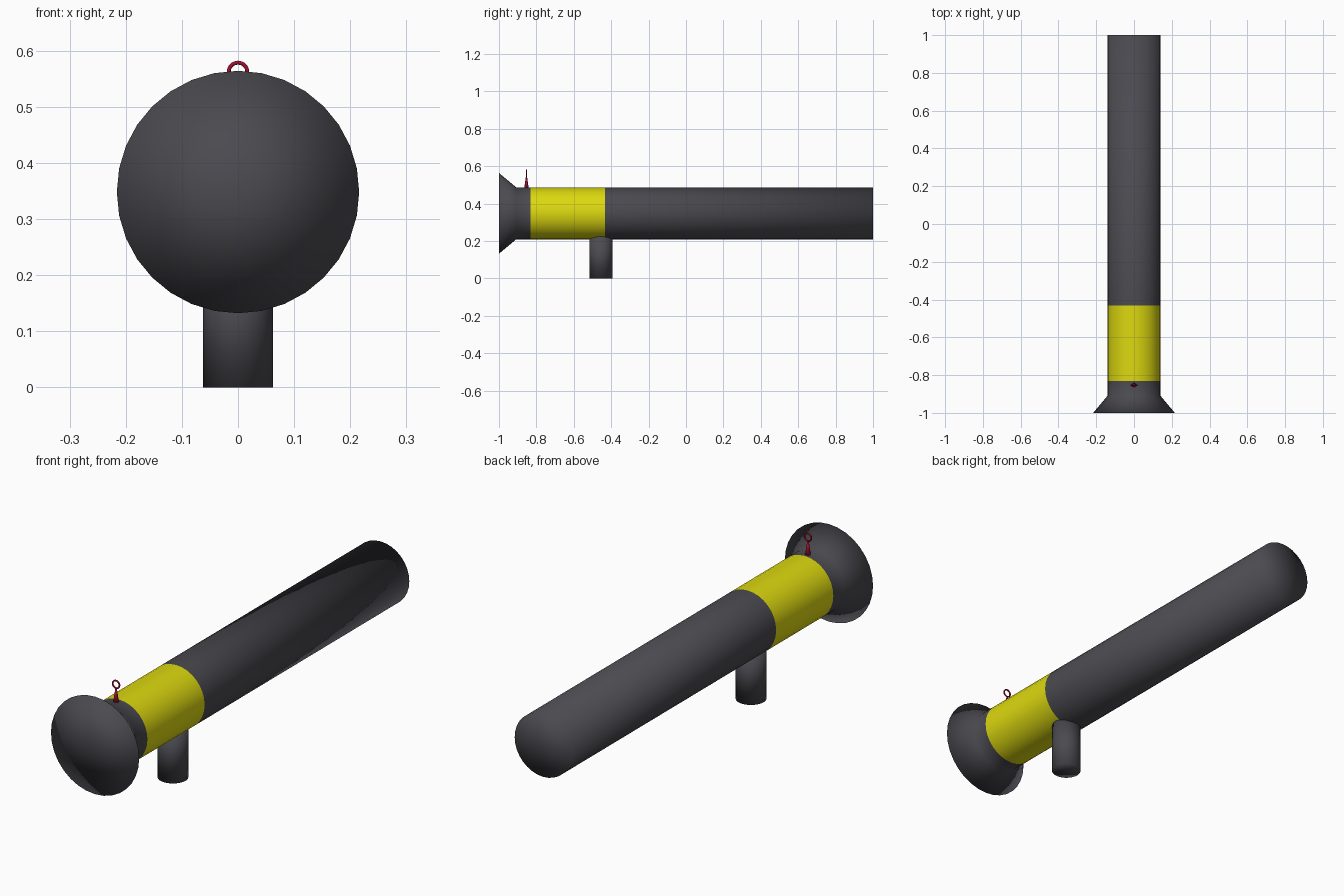
import bpy, bmesh, math
from mathutils import Matrix, Vector

if "Cube" in bpy.data.objects:
    bpy.data.objects.remove(bpy.data.objects["Cube"])


def material(name, rgb):
    m = bpy.data.materials.new(name)
    m.diffuse_color = (*rgb, 1)
    m.use_nodes = True
    m.node_tree.nodes["Principled BSDF"].inputs["Base Color"].default_value = m.diffuse_color
    return m


DARK = material("dark_grey", (0.068, 0.068, 0.080))
YELLOW = material("yellow", (0.72, 0.69, 0.005))
RED = material("crimson", (0.35, 0.005, 0.03))


def lathe(name, profile, sides, mats, matrix, rule=None):
    """Revolve (radius, height) points round local z; caps are fans."""
    bm = bmesh.new()
    rings = []
    for r, h in profile:
        if r == 0:
            rings.append([bm.verts.new((0, 0, h))] * sides)
        else:
            rings.append([bm.verts.new((r * math.cos(a), r * math.sin(a), h))
                          for a in (2 * math.pi * i / sides for i in range(sides))])
    for lo, hi in zip(rings, rings[1:]):
        for i in range(sides):
            j = (i + 1) % sides
            bm.faces.new(dict.fromkeys((lo[i], lo[j], hi[j], hi[i])))
    for f in bm.faces:
        f.smooth = True
        if rule:
            f.material_index = rule(f.calc_center_median().z)
    bmesh.ops.recalc_face_normals(bm, faces=bm.faces)
    bm.transform(matrix)
    me = bpy.data.meshes.new(name)
    bm.to_mesh(me)
    bm.free()
    for m in mats:
        me.materials.append(m)
    ob = bpy.data.objects.new(name, me)
    bpy.context.collection.objects.link(ob)
    return ob


AXIS_Z = 0.348
# Long tube with a flared front end and a painted yellow band
along_y = Matrix.Translation((0, 0, AXIS_Z)) @ Matrix.Rotation(-math.pi / 2, 4, 'X')
BAND = (-0.832, -0.432)
lathe("flared_tube",
      [(0, -1), (0.216, -1), (0.139, -0.908), (0.139, BAND[0]),
       (0.139, BAND[1]), (0.139, 1), (0, 1)],
      32, [DARK, YELLOW], along_y, lambda h: int(BAND[0] < h < BAND[1]))

# Upright grip under the tube
lathe("grip_post", [(0, 0), (0.062, 0), (0.062, 0.235), (0, 0.235)], 32, [DARK],
      Matrix.Translation((0, -0.455, 0)))

# Sight: small cone carrying a ring
SIGHT_Y = -0.853
lathe("sight_cone", [(0, 0.475), (0.013, 0.475), (0.003, 0.545), (0, 0.545)], 16, [RED],
      Matrix.Translation((0, SIGHT_Y, 0)))
bpy.ops.mesh.primitive_torus_add(location=(0, SIGHT_Y, 0.562), rotation=(math.pi / 2, 0, 0),
                                 major_segments=32, minor_segments=10,
                                 major_radius=0.0165, minor_radius=0.0035)
ring = bpy.context.object
ring.name = "sight_ring"
ring.data.materials.append(RED)
bpy.ops.object.shade_smooth()
